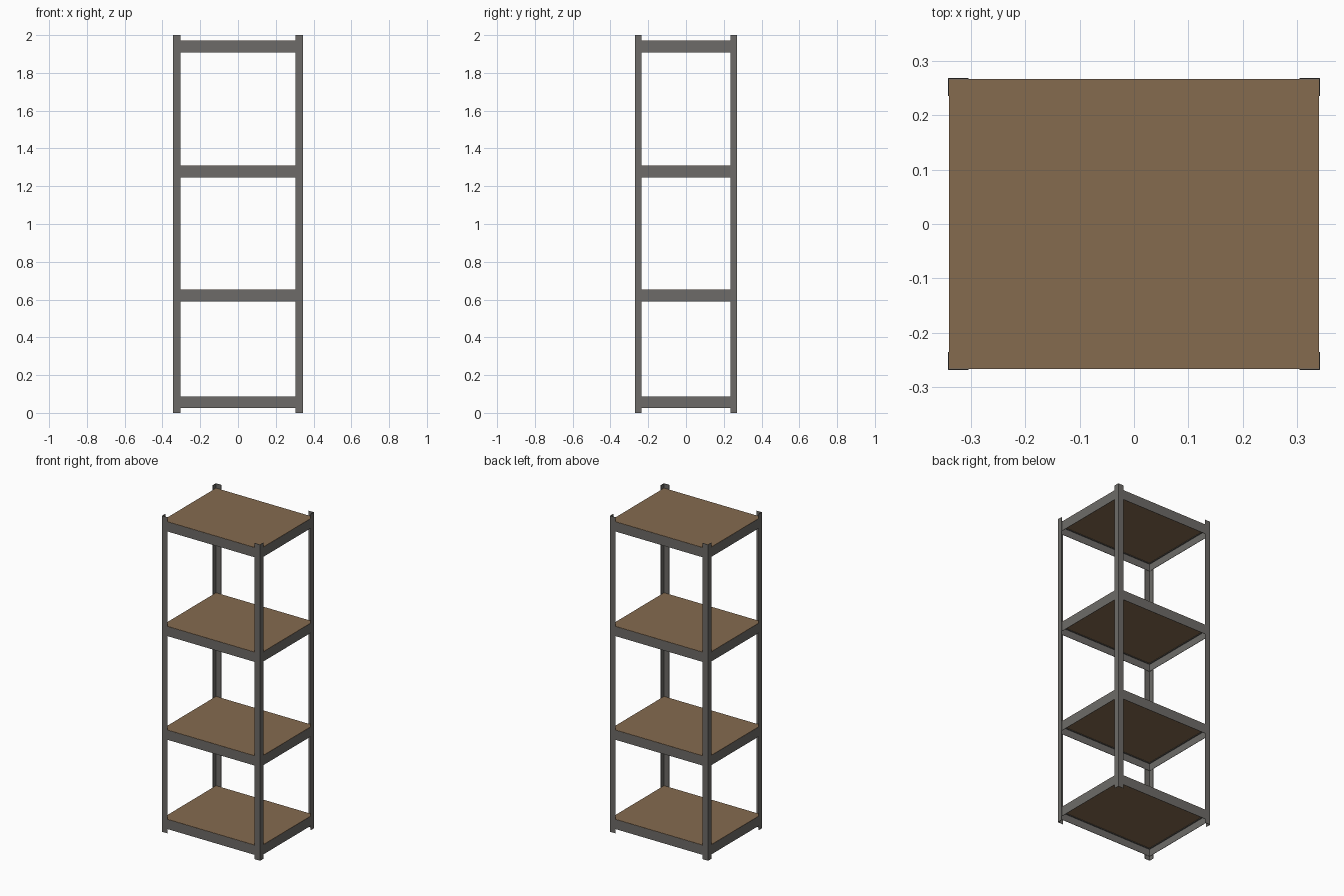
import bpy, bmesh

if "Cube" in bpy.data.objects:
    bpy.data.objects.remove(bpy.data.objects["Cube"])

def material(name, col):
    m = bpy.data.materials.new(name)
    m.diffuse_color = (*col, 1)
    m.use_nodes = True
    m.node_tree.nodes["Principled BSDF"].inputs["Base Color"].default_value = m.diffuse_color
    return m

STEEL = material("grey steel", (0.155, 0.148, 0.138))
WOOD = material("brown board", (0.235, 0.145, 0.078))

HX, HY, T = 0.343, 0.269, 0.002   # outer half sizes, sheet thickness
BX, BY = HX - T, HY - T           # beams sit inside the posts

def prism(name, pts, z0, z1, mat):
    """Extrude a flat outline from z0 to z1."""
    bm = bmesh.new()
    f = bm.faces.new([bm.verts.new((x, y, z0)) for x, y in pts])
    r = bmesh.ops.extrude_face_region(bm, geom=[f])
    vs = [v for v in r["geom"] if isinstance(v, bmesh.types.BMVert)]
    bmesh.ops.translate(bm, verts=vs, vec=(0, 0, z1 - z0))
    bmesh.ops.recalc_face_normals(bm, faces=bm.faces)
    me = bpy.data.meshes.new(name)
    bm.to_mesh(me)
    bm.free()
    me.materials.append(mat)
    ob = bpy.data.objects.new(name, me)
    bpy.context.collection.objects.link(ob)
    return ob

def box(name, x0, x1, y0, y1, z0, z1, mat):
    return prism(name, [(x0, y0), (x1, y0), (x1, y1), (x0, y1)], z0, z1, mat)

# Corner posts: L-shaped angle steel
for sx in (-1, 1):
    for sy in (-1, 1):
        L = [(HX, HY), (HX - 0.038, HY), (HX - 0.038, HY - T),
             (HX - T, HY - T), (HX - T, HY - 0.033), (HX, HY - 0.033)]
        prism("corner_post", [(sx * x, sy * y) for x, y in L], 0, 2, STEEL)

# Shelves: four edge beams with a narrow ledge carrying a board
BOARD, LEDGE = 0.015, 0.008
for top in (0.088, 0.653, 1.309, 1.971):
    bot, under = top - 0.062, top - BOARD
    for s in (-1, 1):
        y0, y1 = sorted((s * BY, s * (BY - T)))
        box("long_beam", -BX, BX, y0, y1, bot, top - 0.002, STEEL)
        y0, y1 = sorted((s * (BY - T), s * (BY - T - LEDGE)))
        box("long_ledge", -BX + T, BX - T, y0, y1, under - T, under, STEEL)
        x0, x1 = sorted((s * BX, s * (BX - T)))
        box("short_beam", x0, x1, -BY + T, BY - T, bot, top - 0.002, STEEL)
        x0, x1 = sorted((s * (BX - T), s * (BX - T - LEDGE)))
        box("short_ledge", x0, x1, -BY + T + LEDGE, BY - T - LEDGE,
            under - T, under, STEEL)
    box("shelf_board", -BX + 0.0005, BX - 0.0005, -BY + 0.0005, BY - 0.0005,
        under, top, WOOD)
